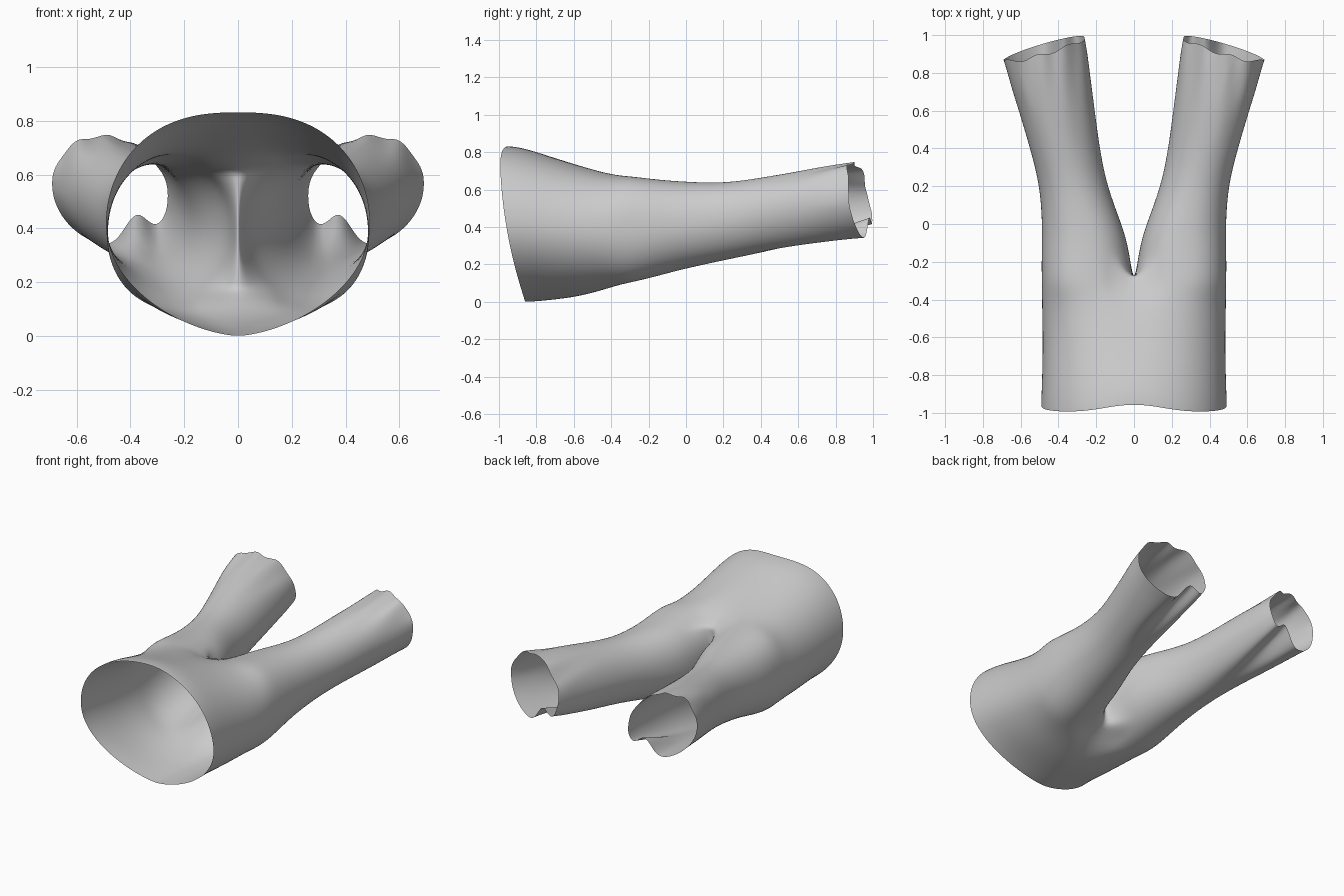
import bpy, bmesh
from math import sin, cos, radians, exp, copysign

cube = bpy.data.objects.get("Cube")
if cube:
    bpy.data.objects.remove(cube)

OUTER, INNER = 27, 9      # points round the outside and the inseam of a half
CORNER = 129              # angle where the outside meets the inseam

# hip stations: y, half width, top, bottom, belly taper, leg blend, rim tilt
HIPS = [
    (-.93, .492, .833, 0, 1.25, 0, 1),
    (-.915, .492, .833, 0, 1.25, 0, 1),
    (-.84, .489, .823, .004, 1.22, 0, .9),
    (-.72, .485, .782, .012, 1.13, .03, .5),
    (-.6, .484, .745, .022, 1.06, .08, .25),
    (-.48, .486, .714, .043, 1.02, .22, .1),
    (-.39, .488, .694, .067, 1, .5, 0),
]
# leg stations: y, inner x, outer x, top, bottom, roundness, hem amount
LEGS = [
    (-.31, 0, .489, .674, .1, .82, 0),
    (-.2, .018, .49, .66, .125, .85, 0),
    (-.1, .035, .488, .65, .152, .87, 0),
    (0, .065, .487, .643, .178, .9, 0),
    (.2, .143, .498, .634, .222, .97, 0),
    (.4, .182, .55, .662, .26, 1, .05),
    (.6, .21, .605, .697, .285, 1, .3),
    (.75, .232, .648, .719, .31, 1, .65),
    (.85, .246, .672, .733, .325, 1, .9),
    (.925, .26, .692, .743, .335, 1, 1),
]


def power(v, p):
    return copysign(abs(v) ** p, v)


def oval(deg, x0, x1, top, bottom, p):
    """Point on an oval filling the given box, rounder below than above."""
    a = radians(deg)
    if sin(a) < 0:
        p = min(1, p + .11)
    return ((x0 + x1) / 2 + (x1 - x0) / 2 * power(cos(a), p),
            (top + bottom) / 2 + (top - bottom) / 2 * power(sin(a), p))


def hip_ring(y, width, top, bottom, taper, blend, tilt):
    points = []
    for j in range(OUTER):
        s = j / (OUTER - 1)
        a = radians(90 - 180 * s)
        p = .8 if a > 0 else taper
        x = width * max(cos(a), 0) ** p
        z = (top + bottom) / 2 + (top - bottom) / 2 * sin(a)
        lx, lz = oval(CORNER * (1 - 2 * s), 0, width, top, bottom, .82)
        x += (lx - x) * blend
        z += (lz - z) * blend
        if j in (0, OUTER - 1):
            x = 0
        dip = .05 * z * exp(-(x / .2) ** 2)         # waistband dips mid-top
        shift = tilt * (.07 - .33 * z + .2 * z * z + dip)
        points.append((x, y + shift, z))
    return points


def leg_ring(y, x0, x1, top, bottom, p, hem):
    angles = [CORNER * (1 - 2 * j / (OUTER - 1)) for j in range(OUTER)]
    gap = 360 - 2 * CORNER
    angles += [-CORNER - gap * (k + 1) / (INNER + 1) for k in range(INNER)]
    lean = .12 * max(0, min(1, y * 3))              # legs roll outward
    points = []
    for j, deg in enumerate(angles):
        x, z = oval(deg, x0, x1, top, bottom, p)
        if x0 == 0 and (j == 0 or j >= OUTER - 1):
            x = 0                                   # crotch seam
        mid = (top + bottom) / 2
        shift = hem * (.065 - .29 * (x - x0) + .14 * (mid - z))
        if z < mid:                                 # inward fold under the hem
            z += hem * .115 * exp(-((x - .38) / .055) ** 2)
        else:                                       # gathers over the hem
            z += hem * .01 * sin(x * 55)
            shift += hem * .012 * sin(x * 40)
        z += lean * (x - (x0 + x1) / 2)
        points.append((x, y + shift, z))
    return points


# one half of the trousers, lofted ring by ring
bm = bmesh.new()
rings = [[bm.verts.new(co) for co in hip_ring(*s)] for s in HIPS]
rings += [[bm.verts.new(co) for co in leg_ring(*s)] for s in LEGS]
for a, b in zip(rings, rings[1:]):
    n = len(a)
    closed = n > OUTER
    for j in range(n if closed else n - 1):
        k = (j + 1) % n
        bm.faces.new((a[j], a[k], b[k], b[j]))

mesh = bpy.data.meshes.new("trousers")
bm.to_mesh(mesh)
bm.free()
trousers = bpy.data.objects.new("trousers", mesh)
bpy.context.collection.objects.link(trousers)

# mirror into two legs and smooth the cloth
mirror = trousers.modifiers.new("mirror", 'MIRROR')
mirror.merge_threshold = .001
smooth = trousers.modifiers.new("smooth", 'SUBSURF')
smooth.levels = smooth.render_levels = 2
for face in mesh.polygons:
    face.use_smooth = True
